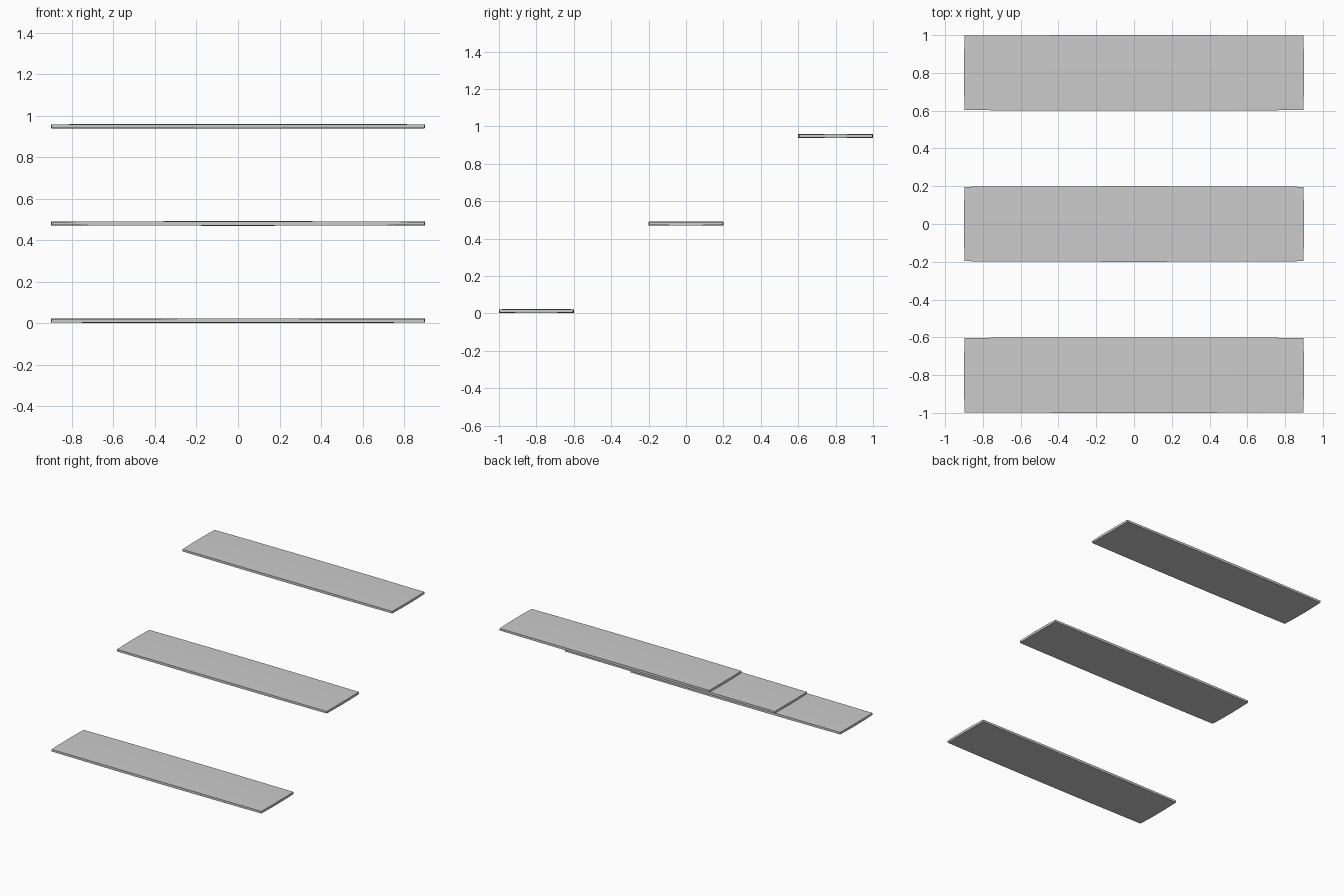
import bpy, bmesh

if "Cube" in bpy.data.objects:
    bpy.data.objects.remove(bpy.data.objects["Cube"])

HALF_X, HALF_Y, HALF_Z = 0.9, 0.2, 0.011


def make_tread(name, y, z):
    # Thin plank with very slightly pillowed faces and crisp edges
    bm = bmesh.new()
    bmesh.ops.create_cube(bm, size=2)
    long_edges = [e for e in bm.edges
                  if abs(e.verts[0].co.z - e.verts[1].co.z) < 0.1]
    bmesh.ops.subdivide_edges(bm, edges=long_edges, cuts=7, use_grid_fill=True)
    for v in bm.verts:
        u, w, t = v.co
        v.co.x = u * (HALF_X - 0.003 * w * w)
        v.co.y = w * (HALF_Y - 0.003 * u * u)
        v.co.z = t * (HALF_Z - 0.0015 * u * u - 0.0015 * w * w)
    bmesh.ops.recalc_face_normals(bm, faces=bm.faces)
    mesh = bpy.data.meshes.new(name)
    bm.to_mesh(mesh)
    bm.free()
    obj = bpy.data.objects.new(name, mesh)
    obj.location = (0, y, z)
    bpy.context.collection.objects.link(obj)
    bpy.ops.object.select_all(action='DESELECT')
    obj.select_set(True)
    bpy.context.view_layer.objects.active = obj
    bpy.ops.object.shade_smooth_by_angle()


# Three floating stair treads rising toward the back
for i, name in enumerate(("lower_tread", "middle_tread", "upper_tread")):
    make_tread(name, -0.8 + 0.8 * i, HALF_Z + 0.002 + 0.468 * i)
